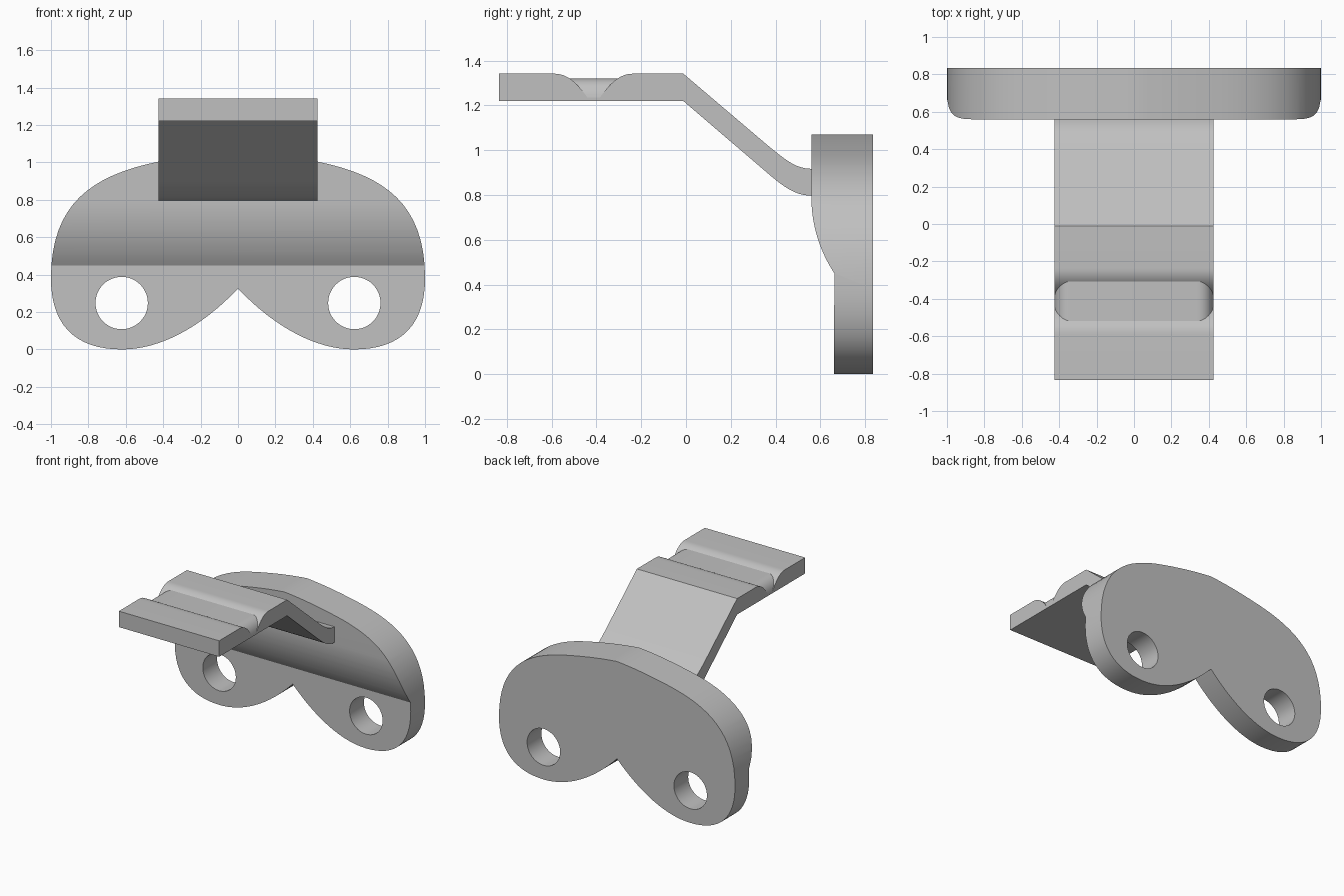
import bpy, bmesh, math
from mathutils import Vector
from mathutils.geometry import interpolate_bezier

if "Cube" in bpy.data.objects:
    bpy.data.objects.remove(bpy.data.objects["Cube"], do_unlink=True)

grey = bpy.data.materials.new("plain grey")
grey.use_nodes = True
colour = (0.53, 0.53, 0.53, 1)
grey.diffuse_color = colour
grey.node_tree.nodes["Principled BSDF"].inputs["Base Color"].default_value = colour


def curve(a, b, c, d, n=16):
    """Points along a cubic curve from a to d, leaving out d."""
    pts = interpolate_bezier(*[Vector((*p, 0)) for p in (a, b, c, d)], n + 1)
    return [(p.x, p.y) for p in pts[:-1]]


def prism(name, profile, axis, lo, hi):
    """Extrude a (y, z) profile along x, or an (x, z) profile along y."""
    bm = bmesh.new()
    place = (lambda u, z: (lo, u, z)) if axis == "x" else (lambda u, z: (u, lo, z))
    face = bm.faces.new([bm.verts.new(place(u, z)) for u, z in profile])
    new = bmesh.ops.extrude_face_region(bm, geom=[face])["geom"]
    shift = Vector((hi - lo, 0, 0)) if axis == "x" else Vector((0, hi - lo, 0))
    bmesh.ops.translate(bm, vec=shift, verts=[v for v in new if isinstance(v, bmesh.types.BMVert)])
    bmesh.ops.recalc_face_normals(bm, faces=bm.faces)
    mesh = bpy.data.meshes.new(name)
    bm.to_mesh(mesh)
    bm.free()
    mesh.materials.append(grey)
    obj = bpy.data.objects.new(name, mesh)
    bpy.context.collection.objects.link(obj)
    return obj


def activate(obj):
    bpy.ops.object.select_all(action="DESELECT")
    obj.select_set(True)
    bpy.context.view_layer.objects.active = obj


def cut(obj, cutter):
    mod = obj.modifiers.new("cut", "BOOLEAN")
    mod.operation = "DIFFERENCE"
    mod.solver = "EXACT"
    mod.object = cutter
    activate(obj)
    bpy.ops.object.modifier_apply(modifier=mod.name)
    bpy.data.objects.remove(cutter, do_unlink=True)


FRONT, STEP, BACK = 0.56, 0.66, 0.835
HALF = 0.425

# Mounting plate: two-lobed outline, mirrored about the middle
half = (curve((0, 0.325), (0.2, 0.115), (0.42, 0), (0.62, 0))
        + curve((0.62, 0), (0.88, 0), (1, 0.14), (1, 0.38))
        + curve((1, 0.38), (1, 0.78), (0.78, 0.93), (0.43, 1.003))
        + curve((0.43, 1.003), (0.28, 1.035), (0.14, 1.058), (0, 1.07), 6)
        + [(0, 1.07)])
outline = half + [(-x, z) for x, z in reversed(half[1:-1])]
plate = prism("mounting_plate", outline, "y", FRONT, BACK)

# Curved relief across the lower front of the plate
radius, top = 0.613, 0.79
arc = [(FRONT + radius * (1 - math.cos(a)), top - radius * math.sin(a))
       for a in (math.radians(33.7) * i / 14 for i in range(15))]
relief = [(FRONT - 0.1, top)] + arc + [(STEP, -0.1), (FRONT - 0.1, -0.1)]
cut(plate, prism("relief_cutter", relief, "x", -1.2, 1.2))

# Bolt holes
for side in (-1, 1):
    circle = [(side * 0.622 + 0.14 * math.cos(a), 0.248 + 0.14 * math.sin(a))
              for a in (math.tau * i / 48 for i in range(48))]
    cut(plate, prism("hole_cutter", circle, "y", 0.4, 1))

# Bent arm with a rounded cross groove in its flat end
TOP, UNDER, FLOOR = 1.342, 1.22, 1.235
arm_profile = ([(-0.835, UNDER), (-0.835, TOP)]
               + curve((-0.59, TOP), (-0.53, TOP), (-0.49, 1.305), (-0.44, FLOOR), 12)
               + [(-0.44, FLOOR)]
               + curve((-0.385, FLOOR), (-0.335, 1.305), (-0.295, TOP), (-0.235, TOP), 12)
               + [(-0.235, TOP), (-0.012, TOP)]
               + curve((0.36, 1.026), (0.44, 0.96), (0.49, 0.917), (FRONT, 0.917), 12)
               + [(FRONT, 0.917), (FRONT + 0.03, 0.917), (FRONT + 0.03, 0.797), (FRONT, 0.797)]
               + curve((FRONT, 0.797), (0.48, 0.797), (0.42, 0.85), (0.35, 0.91), 12)
               + [(0.35, 0.91), (-0.012, UNDER)])
arm = prism("bent_arm", arm_profile, "x", -HALF, HALF)

# Pillow filling the groove, rounded down at both ends
end = curve((0.34, 1.32), (0.385, 1.32), (0.42, 1.285), (HALF, FLOOR), 10) + [(HALF, FLOOR)]
pillow_profile = end + [(0.41, 1.226), (-0.41, 1.226)] + [(-x, z) for x, z in reversed(end)]
pillow = prism("groove_pillow", pillow_profile, "y", -0.518, -0.305)

for part in (plate, arm, pillow):
    activate(part)
    bpy.ops.object.shade_smooth_by_angle(angle=math.radians(25))
